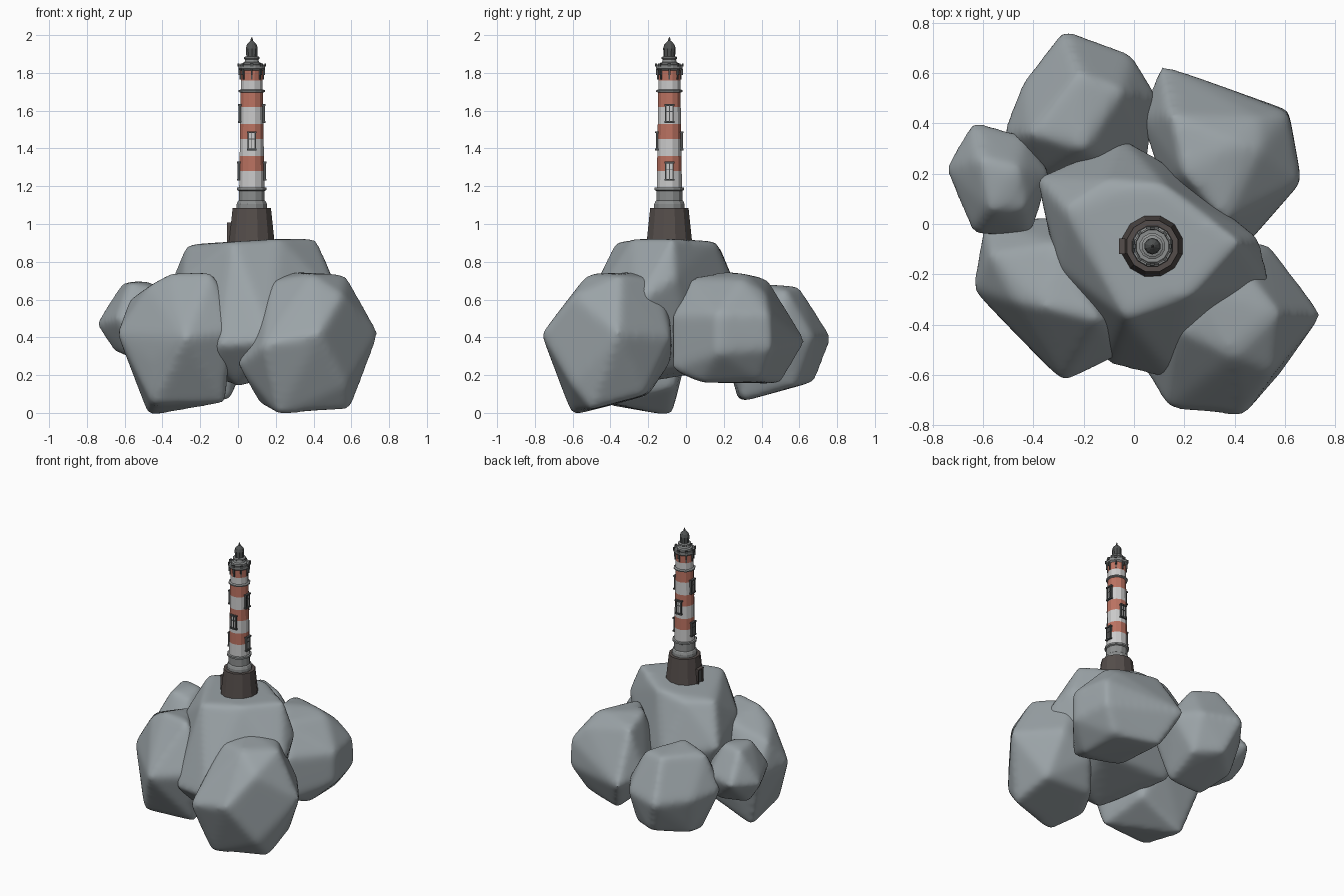
import bpy, bmesh, math
from mathutils import Vector, Matrix

CX, CY = 0.073, -0.088          # tower axis


def material(name, r, g, b):
    m = bpy.data.materials.new(name)
    m.diffuse_color = (r, g, b, 1)
    return m


STONE = material("stone", 0.33, 0.37, 0.39)
DARK = material("dark_masonry", 0.09, 0.075, 0.07)
TRIM = material("trim", 0.26, 0.27, 0.27)
METAL = material("metal", 0.08, 0.085, 0.085)
WHITE = material("white_paint", 0.70, 0.69, 0.67)
RED = material("red_paint", 0.50, 0.17, 0.12)


def finish(name, bm, mat):
    bmesh.ops.recalc_face_normals(bm, faces=bm.faces)
    me = bpy.data.meshes.new(name)
    bm.to_mesh(me)
    bm.free()
    ob = bpy.data.objects.new(name, me)
    bpy.context.collection.objects.link(ob)
    me.materials.append(mat)
    return ob


# Boulder: convex hull of its corners, then softened
def rock(name, corners):
    bm = bmesh.new()
    mid = sum((Vector(p) for p in corners), Vector()) / len(corners)
    for p in corners:
        bm.verts.new(mid + (Vector(p) - mid) * 1.02)
    bmesh.ops.convex_hull(bm, input=bm.verts)
    loose = [v for v in bm.verts if not v.link_faces]
    bmesh.ops.delete(bm, geom=loose, context='VERTS')
    ob = finish(name, bm, STONE)
    r = ob.modifiers.new("remesh", 'REMESH')
    r.mode = 'VOXEL'
    r.voxel_size = 0.018
    r.use_smooth_shade = True
    s = ob.modifiers.new("soften", 'SMOOTH')
    s.factor = 0.5
    s.iterations = 20


# Faceted turned part around the tower axis
def lathe(name, profile, mat, sides=12):
    bm = bmesh.new()
    rings = []
    for r, z in profile:
        rings.append([bm.verts.new((CX + r * math.cos(a), CY + r * math.sin(a), z))
                      for a in ((i + 0.5) * 2 * math.pi / sides for i in range(sides))])
    for a, b in zip(rings, rings[1:]):
        for i in range(sides):
            j = (i + 1) % sides
            bm.faces.new((a[i], a[j], b[j], b[i]))
    bm.faces.new(rings[0])
    bm.faces.new(rings[-1])
    return finish(name, bm, mat)


# Boxes set at an angle round the tower: each is (radius, side offset, z, depth, width, height)
def blocks(name, angle, boxes, mat):
    bm = bmesh.new()
    for r, t, z, d, w, h in boxes:
        m = (Matrix.Translation((CX, CY, z)) @ Matrix.Rotation(math.radians(angle), 4, 'Z')
             @ Matrix.Translation((r, t, 0)) @ Matrix.Diagonal((d, w, h, 1)))
        bmesh.ops.create_cube(bm, size=1, matrix=m)
    return finish(name, bm, mat)


# Rocks
rock("rock_centre", [
    (-.27, .06, .885), (-.03, -.37, .90), (.22, -.28, .915), (.41, -.07, .915), (.12, .15, .905), (-.1, .17, .88),
    (-.38, .18, .62), (-.10, -.55, .36), (.17, -.62, .38), (.54, -.26, .58), (.49, -.06, .715), (.1, .25, .50),
    (-.04, .33, .50), (-.14, -.46, .29), (0, -.36, .145), (.18, -.3, .2), (.3, .05, .25), (-.2, .1, .22),
    (-.29, -.18, .70), (-.31, -.14, .5)])
rock("rock_front_right", [
    (.57, -.35, .725), (.28, -.27, .74), (.18, -.42, .695), (.39, -.52, .73), (.74, -.36, .42), (.43, -.76, .42),
    (.14, -.73, .36), (.00, -.50, .26), (.53, -.08, .40), (.22, -.60, -.005), (.59, -.50, .025),
    (.56, -.22, .10), (.12, -.38, .05), (.36, -.10, .58), (.30, -.08, .28), (.20, -.20, .10),
    (.42, -.15, .70), (.55, -.59, .62), (.57, -.60, .15)])
rock("rock_front_left", [
    (-.14, -.38, .745), (-.36, -.33, .735), (-.57, -.12, .60), (-.30, -.08, .69), (-.635, -.26, .42),
    (-.59, .01, .40), (-.28, -.625, .40), (-.04, -.51, .43), (-.06, -.38, .62), (-.47, -.08, -.01),
    (-.45, -.42, .05), (-.07, -.40, .06), (-.12, -.06, .14), (-.22, .03, .42), (-.05, -.25, .45),
    (-.47, -.31, .665), (-.46, -.44, .28)])
rock("rock_back_right", [
    (.2, .2, .745), (.36, .02, .71), (.5, .3, .70), (.15, .43, .705), (.61, .44, .52), (.61, .45, .34),
    (.66, .17, .52), (.66, .17, .32), (.45, -.07, .52), (.45, -.07, .23), (.11, .63, .38), (.03, .42, .40),
    (.5, .4, .17), (.5, .08, .165), (.2, .5, .16), (.2, .1, .18), (.12, .15, .45),
    (.40, .32, .73), (.50, .42, .63)])
rock("rock_back_left", [
    (-.2, .3, .685), (-.41, .36, .655), (-.22, .6, .665), (-.05, .53, .65), (-.28, .77, .40), (-.01, .67, .40),
    (.09, .5, .42), (-.52, .35, .42), (-.44, .56, .40), (.05, .25, .40), (-.32, .28, .065), (-.05, .3, .065),
    (-.39, .5, .14), (-.2, .68, .17), (-.02, .58, .15), (-.36, .19, .45), (-.05, .18, .45)])
rock("rock_small_left", [
    (-.61, .26, .69), (-.46, .22, .695), (-.57, .06, .69), (-.64, .41, .50), (-.75, .22, .47), (-.64, -.04, .50),
    (-.41, -.05, .50), (-.33, .2, .52), (-.43, .35, .50), (-.65, .22, .32), (-.43, .27, .31), (-.55, .02, .29),
    (-.43, .06, .66)])

# Tower foot and stepped plinth
lathe("tower_foot", [(.128, .86), (.124, .91), (.105, 1.085), (.09, 1.085)], DARK)
lathe("plinth", [(.083, 1.08), (.083, 1.105), (.077, 1.12), (.071, 1.125), (.071, 1.175), (.081, 1.18),
                 (.081, 1.192), (.066, 1.195)], TRIM)

# Striped shaft
levels = [1.19, 1.28, 1.36, 1.45, 1.53, 1.62, 1.70]


def shaft_r(z):
    return 0.069 - 0.008 * (z - 1.19) / 0.51


for i, (a, b) in enumerate(zip(levels, levels[1:])):
    lathe(f"shaft_band_{i + 1}", [(shaft_r(a), a), (shaft_r(b), b)], RED if i % 2 else WHITE)
lathe("upper_ring", [(.06, 1.695), (.072, 1.70), (.072, 1.708), (.06, 1.713)], TRIM)
lathe("upper_white_band", [(.060, 1.71), (.060, 1.76)], WHITE)
lathe("upper_red_band", [(.060, 1.76), (.061, 1.82)], RED)

# Gallery with brackets and parapet
lathe("gallery", [(.058, 1.81), (.072, 1.822), (.074, 1.842), (.068, 1.845), (.066, 1.832), (.05, 1.832)], TRIM)
for i in range(8):
    blocks(f"gallery_bracket_{i + 1}", i * 45, [
        (.064, 0, 1.805, .014, .010, .03), (.060, 0, 1.780, .010, .008, .03),
        (.071, 0, 1.842, .010, .018, .018)], METAL)

# Lantern and roof
lathe("lantern_base", [(.052, 1.83), (.052, 1.852), (.040, 1.857), (.036, 1.87), (.043, 1.875), (.043, 1.884),
                       (.030, 1.888)], TRIM)
lathe("lantern_roof", [(.030, 1.88), (.033, 1.93), (.027, 1.95), (.012, 1.966), (.006, 1.971),
                       (.006, 1.978), (.001, 1.99)], METAL, 10)

# Staggered framed windows
for i, (ang, z) in enumerate([(-90, 1.44), (90, 1.44), (0, 1.28), (0, 1.585), (180, 1.28), (180, 1.585)]):
    r = shaft_r(z)
    blocks(f"window_frame_{i + 1}", ang, [
        (r, .019, z, .014, .007, .094), (r, -.019, z, .014, .007, .094),
        (r + .001, 0, z + .046, .018, .052, .010), (r + .001, 0, z - .046, .018, .052, .010),
        (r, 0, z, .008, .004, .09), (r, 0, z + .01, .008, .036, .004)], METAL)
    blocks(f"window_pane_{i + 1}", ang, [(r - .003, 0, z, .008, .034, .09)], WHITE)

# Door on the left of the foot
blocks("door_frame", 180, [(.115, .025, .945, .03, .010, .11), (.115, -.025, .945, .03, .010, .11),
                           (.115, 0, 1.003, .034, .062, .010)], DARK)
blocks("door", 180, [(.110, 0, .945, .022, .042, .11)], METAL)
